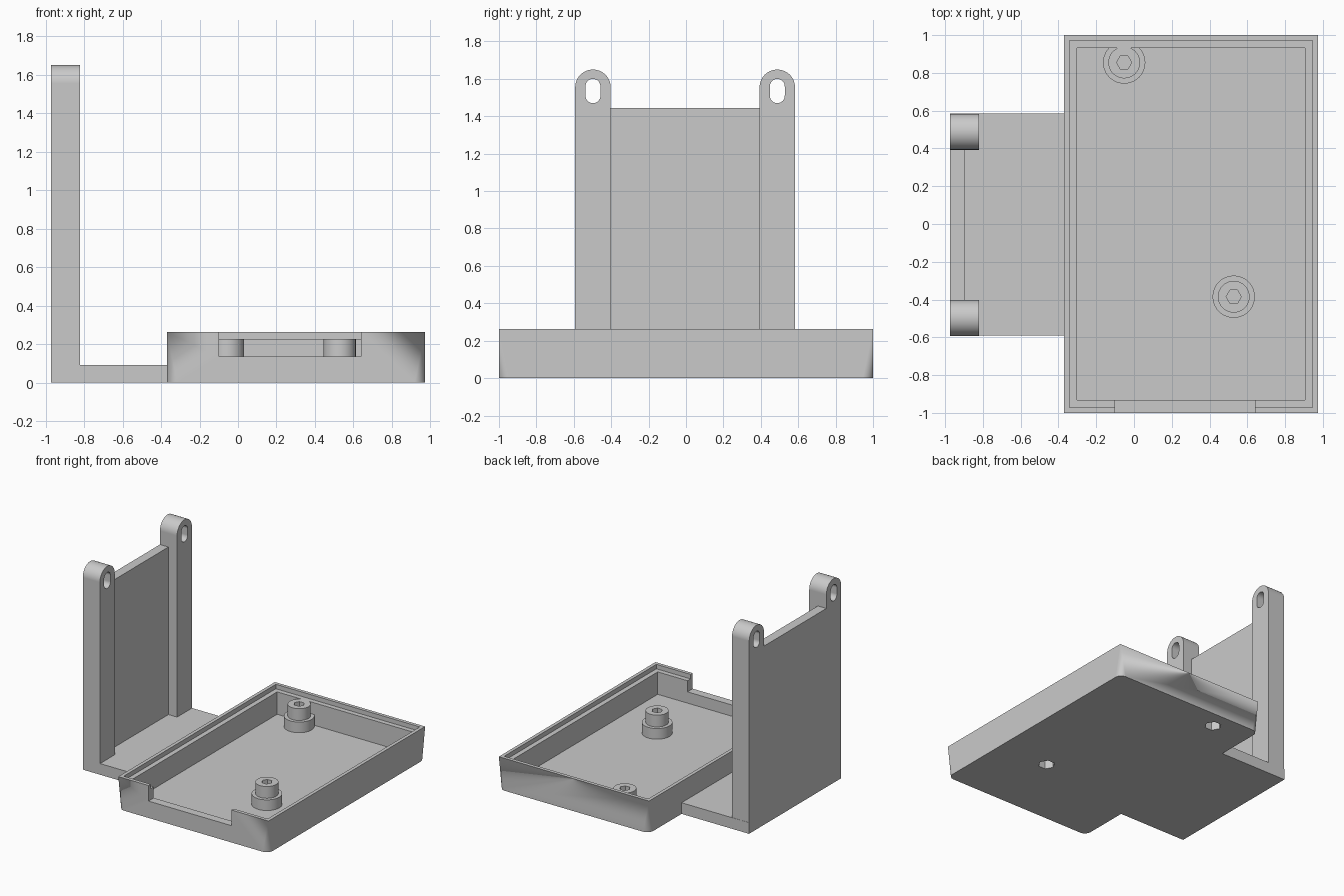
import bpy, bmesh
from math import pi, sin, cos
from mathutils import Vector

cube = bpy.data.objects.get("Cube")
if cube:
    bpy.data.objects.remove(cube, do_unlink=True)

grey = bpy.data.materials.new("plain grey")
grey.use_nodes = True
grey.diffuse_color = (0.59, 0.59, 0.59, 1)
grey.node_tree.nodes["Principled BSDF"].inputs["Base Color"].default_value = (0.59, 0.59, 0.59, 1)


def loft(name, loops):
    """Skin a stack of equal-length point loops and cap both ends."""
    bm = bmesh.new()
    rings = [[bm.verts.new(p) for p in loop] for loop in loops]
    n = len(rings[0])
    for a, b in zip(rings, rings[1:]):
        for i in range(n):
            j = (i + 1) % n
            bm.faces.new((a[i], a[j], b[j], b[i]))
    bm.faces.new(rings[0][::-1])
    bm.faces.new(rings[-1])
    bmesh.ops.remove_doubles(bm, verts=bm.verts, dist=1e-5)
    bmesh.ops.recalc_face_normals(bm, faces=bm.faces)
    mesh = bpy.data.meshes.new(name)
    bm.to_mesh(mesh)
    bm.free()
    mesh.materials.append(grey)
    obj = bpy.data.objects.new(name, mesh)
    bpy.context.collection.objects.link(obj)
    return obj


def activate(obj):
    bpy.ops.object.select_all(action="DESELECT")
    obj.select_set(True)
    bpy.context.view_layer.objects.active = obj


def cut(obj, cutter):
    mod = obj.modifiers.new("cut", "BOOLEAN")
    mod.operation, mod.solver, mod.object = "DIFFERENCE", "EXACT", cutter
    activate(obj)
    bpy.ops.object.modifier_apply(modifier=mod.name)
    bpy.data.objects.remove(cutter, do_unlink=True)


def smooth(obj):
    """Smooth the rounded faces while the large flat faces stay flat."""
    activate(obj)
    bpy.ops.object.shade_smooth_by_angle(angle=pi / 6)
    mod = obj.modifiers.new("flat_walls", "WEIGHTED_NORMAL")
    mod.keep_sharp = True
    mod.weight = 100
    bpy.ops.object.modifier_apply(modifier=mod.name)


def rounded_rect(x0, x1, y0, y1, z, r=0.0, steps=8):
    corners = [(x1 - r, y1 - r), (x0 + r, y1 - r), (x0 + r, y0 + r), (x1 - r, y0 + r)]
    return [Vector((cx + r * cos(a), cy + r * sin(a), z))
            for k, (cx, cy) in enumerate(corners)
            for a in [(k + i / steps) * pi / 2 for i in range(steps + 1)]]


def box(name, x0, x1, y0, y1, z0, z1):
    return loft(name, [rounded_rect(x0, x1, y0, y1, z, 0, 1) for z in (z0, z1)])


def circle(c, r, z, sides):
    return [Vector((c[0] + r * cos(2 * pi * i / sides), c[1] + r * sin(2 * pi * i / sides), z))
            for i in range(sides)]


def hexagon(name, c, r, z0, z1):
    return loft(name, [circle(c, r, z, 6) for z in (z0, z1)])


def arch(x, y, r, z_low, z_high, round_low, steps=16):
    """Outline in the yz plane with a round top and a flat or round bottom."""
    top = [(y + r * cos(pi * i / steps), z_high + r * sin(pi * i / steps)) for i in range(steps + 1)]
    if round_low:
        low = [(y - r * cos(pi * i / steps), z_low - r * sin(pi * i / steps)) for i in range(steps + 1)]
    else:
        low = [(y - r, z_low), (y + r, z_low)]
    return [Vector((x, a, b)) for a, b in top + low]


# Tray: tapered corner rounding outside, stepped lip inside
X0, X1, Y0, Y1 = -0.37, 0.973, -1.0, 1.0
FLOOR, LEDGE, RIM = 0.045, 0.226, 0.262
PLATE = 0.09


def inset(d, z, r=0.0):
    return rounded_rect(X0 + d, X1 - d, Y0 + d, Y1 - d, z, r)


tray = loft("tray", [inset(0, 0, 0.055), inset(0, RIM), inset(0.028, RIM),
                     inset(0.028, LEDGE), inset(0.067, LEDGE), inset(0.067, FLOOR)])
cut(tray, box("notch_cutter", -0.1, 0.64, -1.1, -0.9, 0.136, 0.4))

# Screw bosses: wide collar, narrower post, hexagonal socket above a nut pocket
for label, centre in (("back", (-0.052, 0.855)), ("front", (0.528, -0.385))):
    boss = loft(label + "_boss", [circle(centre, r, z, 40) for r, z in
                                  ((0.112, FLOOR - 0.005), (0.112, 0.131), (0.084, 0.131), (0.084, LEDGE))])
    for part in (tray, boss):
        cut(part, hexagon("pocket_cutter", centre, 0.063, -0.1, 0.09))
    cut(boss, hexagon("socket_cutter", centre, 0.04, 0.1, 0.4))
    smooth(boss)
smooth(tray)

# Foot plate joining the tray to the upright
box("foot_plate", -0.973, X0, -0.59, 0.585, 0, PLATE)

# Upright panel between two slotted posts
box("upright_panel", -0.973, -0.897, -0.405, 0.395, PLATE, 1.444)
for label, y in (("front", -0.4975), ("back", 0.488)):
    post = loft(label + "_post", [arch(x, y, 0.095, PLATE, 1.555, False) for x in (-0.973, -0.82)])
    cut(post, loft("slot_cutter", [arch(x, y, 0.04, 1.51, 1.56, True) for x in (-1.1, -0.7)]))
    smooth(post)
